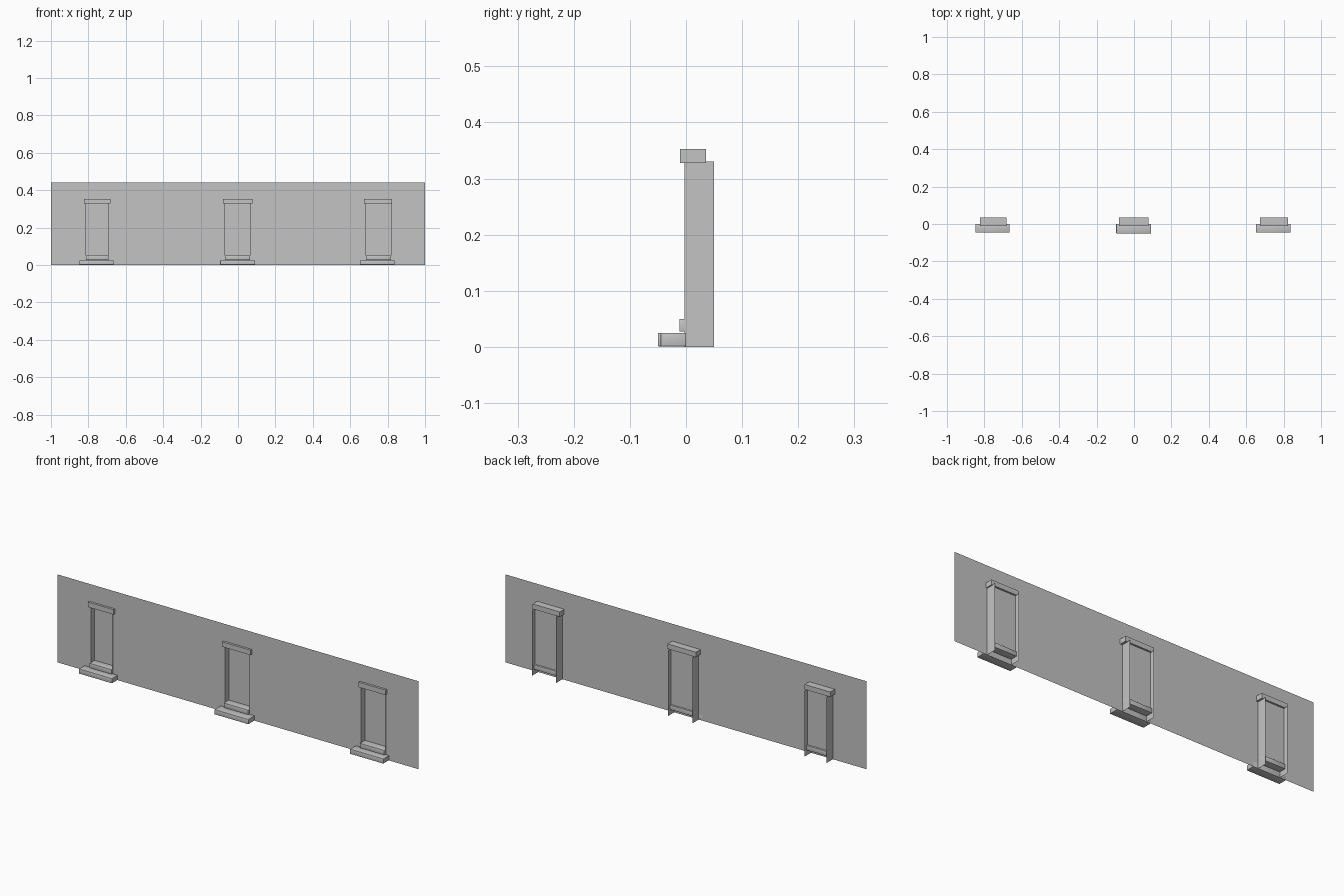
import bpy
import bmesh

cube = bpy.data.objects.get("Cube")
if cube:
    bpy.data.objects.remove(cube, do_unlink=True)

grey = bpy.data.materials.new("plain_grey")
grey.use_nodes = True
colour = (0.55, 0.55, 0.55, 1)
grey.diffuse_color = colour
grey.node_tree.nodes["Principled BSDF"].inputs["Base Color"].default_value = colour

WALL_TOP = 0.44
DOOR_BOTTOM = 0.027
DOOR_TOP = 0.33
PANEL_Y = 0.027


def finish(name, bm):
    mesh = bpy.data.meshes.new(name)
    bm.to_mesh(mesh)
    bm.free()
    mesh.materials.append(grey)
    obj = bpy.data.objects.new(name, mesh)
    bpy.context.collection.objects.link(obj)
    return obj


def quad(bm, *corners):
    bm.faces.new([bm.verts.new(c) for c in corners])


def upright(bm, x0, x1, y, z0, z1):
    """Sheet facing the front."""
    quad(bm, (x0, y, z0), (x1, y, z0), (x1, y, z1), (x0, y, z1))


def box(name, xs, ys, zs, bevel=0):
    bm = bmesh.new()
    bmesh.ops.create_cube(bm, size=1)
    for v in bm.verts:
        v.co = [r[0] if c < 0 else r[1] for c, r in zip(v.co, (xs, ys, zs))]
    obj = finish(name, bm)
    if bevel:
        mod = obj.modifiers.new("worn_edges", "BEVEL")
        mod.width = bevel
        mod.segments = 2
        for p in obj.data.polygons:
            p.use_smooth = True
    return obj


# Each doorway: name, opening, lintel and lower step extents along x
doors = [
    ("right", (-0.813, -0.692), (-0.824, -0.682), (-0.848, -0.666)),
    ("middle", (-0.07, 0.065), (-0.08, 0.077), (-0.095, 0.092)),
    ("left", (0.684, 0.818), (0.674, 0.824), (0.652, 0.836)),
]

# Thin wall with door openings
bm = bmesh.new()
edge = -1
for _, (x0, x1), _, _ in doors:
    upright(bm, edge, x0, 0, 0, WALL_TOP)
    upright(bm, x0, x1, 0, DOOR_TOP, WALL_TOP)
    upright(bm, x0, x1, 0, 0, DOOR_BOTTOM)
    edge = x1
upright(bm, edge, 1, 0, 0, WALL_TOP)
bmesh.ops.remove_doubles(bm, verts=bm.verts, dist=0.0001)
finish("wall", bm)

for name, (x0, x1), lintel, step in doors:
    # Recessed door leaf
    bm = bmesh.new()
    upright(bm, x0, x1, PANEL_Y, DOOR_BOTTOM, DOOR_TOP)
    finish(name + "_door_panel", bm)

    # Sheet jambs lining the recess
    bm = bmesh.new()
    for x in (x0, x1):
        quad(bm, (x, -0.003, 0), (x, 0.05, 0), (x, 0.05, DOOR_TOP), (x, -0.003, DOOR_TOP))
    finish(name + "_jambs", bm)

    # Lintel and two steps
    box(name + "_lintel", lintel, (-0.011, 0.036), (0.328, 0.353))
    box(name + "_upper_step", (x0, x1), (-0.012, 0.036), (DOOR_BOTTOM, 0.05), 0.001)
    front = -0.05 if name == "middle" else -0.045
    box(name + "_lower_step", step, (front, 0), (0.001, 0.025), 0.001)
